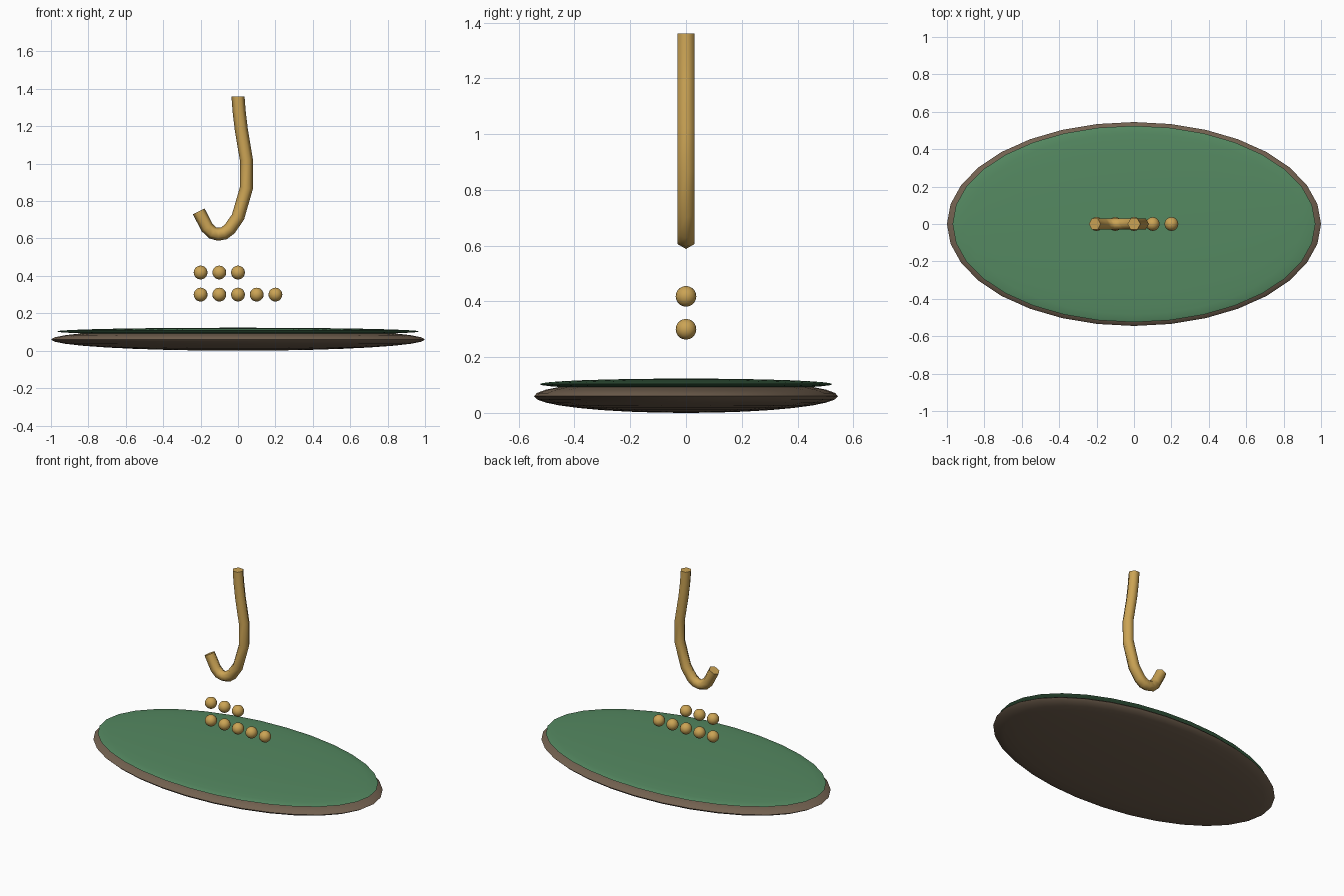
import bpy, bmesh, math
from mathutils import Vector, Matrix

if "Cube" in bpy.data.objects:
    bpy.data.objects.remove(bpy.data.objects["Cube"])


def material(name, rgb):
    m = bpy.data.materials.new(name)
    m.diffuse_color = (*rgb, 1)
    m.use_nodes = True
    m.node_tree.nodes["Principled BSDF"].inputs["Base Color"].default_value = m.diffuse_color
    return m


def finish(name, bm, mat):
    bmesh.ops.recalc_face_normals(bm, faces=bm.faces)
    mesh = bpy.data.meshes.new(name)
    bm.to_mesh(mesh)
    bm.free()
    mesh.materials.append(mat)
    ob = bpy.data.objects.new(name, mesh)
    bpy.context.collection.objects.link(ob)
    bpy.context.view_layer.objects.active = ob
    bpy.ops.object.select_all(action='DESELECT')
    ob.select_set(True)
    bpy.ops.object.shade_smooth_by_angle(angle=math.radians(65))
    return ob


def ellipsoid(name, centre, radii, mat, segments=32, rings=16):
    bm = bmesh.new()
    bmesh.ops.create_uvsphere(bm, u_segments=segments, v_segments=rings, radius=1)
    bm.transform(Matrix.Translation(centre) @ Matrix.Diagonal((*radii, 1)))
    return finish(name, bm, mat)


def tube(name, path, radius, mat, sides=6):
    """Sweep a regular polygon along a path lying in the xz plane."""
    pts = [Vector((x, 0, z)) for x, z in path]
    bm = bmesh.new()
    rows = []
    for i, p in enumerate(pts):
        t = (pts[min(i + 1, len(pts) - 1)] - pts[max(i - 1, 0)]).normalized()
        if i == 0:
            t = Vector((0, 0, -1))
        n = Vector((t.z, 0, -t.x))
        rows.append([bm.verts.new(p + radius * (math.cos(a) * n + math.sin(a) * Vector((0, 1, 0))))
                     for a in (math.tau * k / sides for k in range(sides))])
    for a, b in zip(rows, rows[1:]):
        for k in range(sides):
            j = (k + 1) % sides
            bm.faces.new((a[k], a[j], b[j], b[k]))
    bm.faces.new(rows[0])
    bm.faces.new(rows[-1])
    return finish(name, bm, mat)


brown = material("brown", (0.17, 0.12, 0.08))
green = material("green", (0.09, 0.25, 0.12))
gold = material("gold", (0.6, 0.37, 0.09))

# Oval plate and its green inlay
ellipsoid("oval_base", (0, 0, 0.06), (1, 0.545, 0.06), brown)
ellipsoid("green_inlay", (0, 0, 0.103), (0.97, 0.525, 0.02), green)

# Hook with hexagonal section
tube("hook", [(0, 1.36), (0.006, 1.28), (0.018, 1.18), (0.045, 1.02), (0.045, 0.87),
              (0.0, 0.715), (-0.045, 0.65), (-0.075, 0.628), (-0.105, 0.623),
              (-0.135, 0.63), (-0.165, 0.658), (-0.21, 0.745)], 0.035, gold)

# Two rows of small beads
for row, (z, count) in enumerate(((0.30, 5), (0.418, 3))):
    for i in range(count):
        ellipsoid(f"bead_{row + 1}_{i + 1}", (-0.2 + 0.1 * i, 0, z), (0.037,) * 3, gold, 16, 10)
